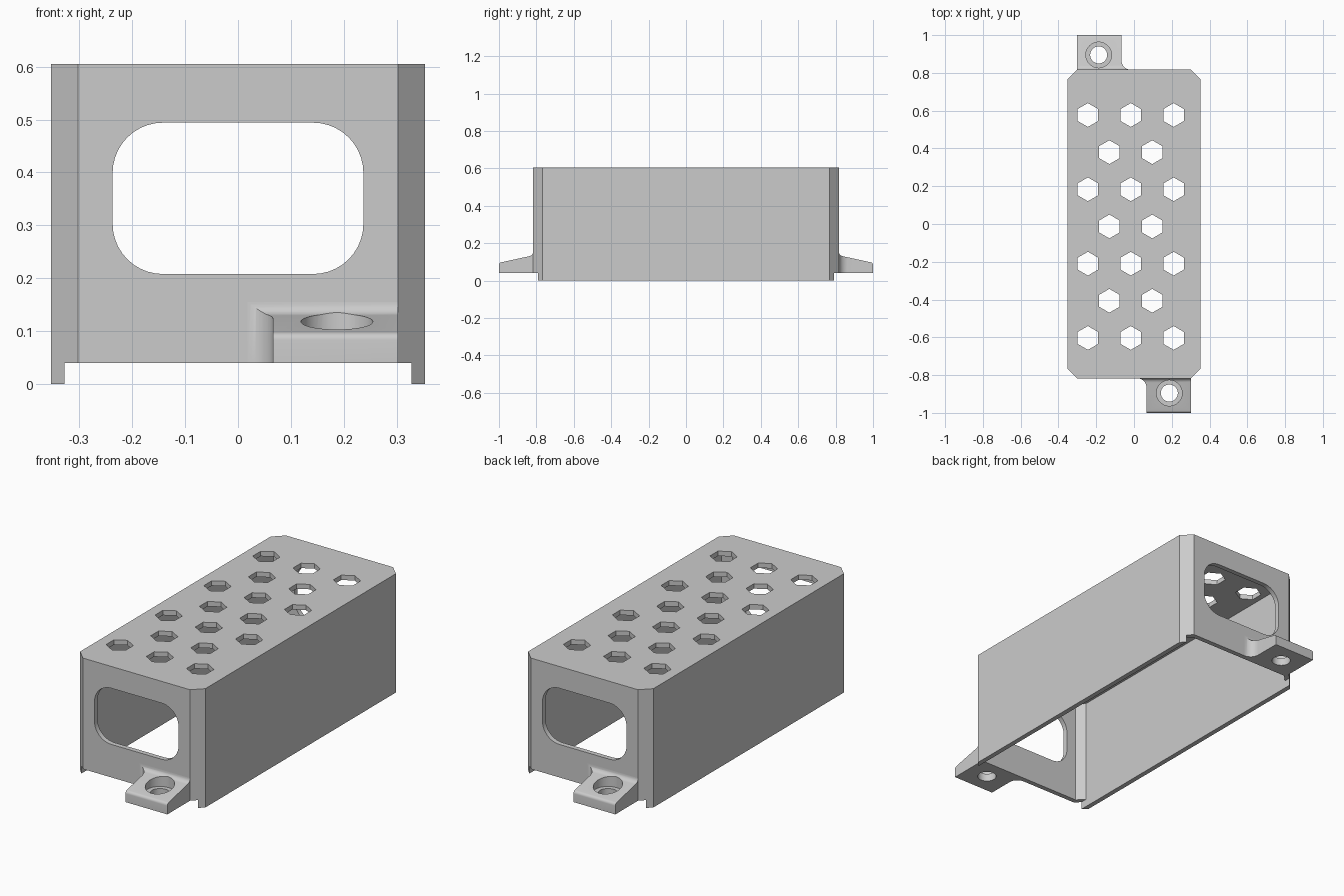
import bpy
import bmesh
from math import cos, sin, pi, radians
from mathutils import Vector

cube = bpy.data.objects.get("Cube")
if cube:
    bpy.data.objects.remove(cube, do_unlink=True)

# Single plain material
grey = bpy.data.materials.new("light grey plastic")
grey.use_nodes = True
colour = (0.6, 0.6, 0.6, 1)
grey.diffuse_color = colour
grey.node_tree.nodes["Principled BSDF"].inputs["Base Color"].default_value = colour

# Overall sizes
HX, HY, TOP = 0.353, 0.817, 0.605
CHAMFER, WALL, LIFT = 0.051, 0.025, 0.04


def arc(cx, cy, r, start, end, steps=10):
    angles = [radians(start + (end - start) * i / steps) for i in range(steps + 1)]
    return [(cx + r * cos(a), cy + r * sin(a)) for a in angles]


def circle(cx, cy, r, sides):
    return [(cx + r * sin(2 * pi * i / sides), cy + r * cos(2 * pi * i / sides))
            for i in range(sides)]


def octagon(hx, hy, c):
    return [(hx, hy - c), (hx - c, hy), (c - hx, hy), (-hx, hy - c),
            (-hx, c - hy), (c - hx, -hy), (hx - c, -hy), (hx, c - hy)]


def prism(name, outlines, lo, hi, axis="z"):
    """Extrude 2D outlines along an axis into one closed mesh object."""
    place = {"x": lambda u, v, w: (w, u, v),
             "y": lambda u, v, w: (u, w, v),
             "z": lambda u, v, w: (u, v, w)}[axis]
    bm = bmesh.new()
    for outline in outlines:
        face = bm.faces.new([bm.verts.new(place(u, v, lo)) for u, v in outline])
        grown = bmesh.ops.extrude_face_region(bm, geom=[face])
        verts = [g for g in grown["geom"] if isinstance(g, bmesh.types.BMVert)]
        bmesh.ops.translate(bm, verts=verts, vec=Vector(place(0, 0, hi - lo)))
        if face.is_valid is False:
            continue
    bmesh.ops.recalc_face_normals(bm, faces=bm.faces)
    mesh = bpy.data.meshes.new(name)
    bm.to_mesh(mesh)
    bm.free()
    mesh.materials.append(grey)
    obj = bpy.data.objects.new(name, mesh)
    bpy.context.collection.objects.link(obj)
    return obj


def combine(obj, tool, operation="DIFFERENCE"):
    """Apply a boolean and discard its helper object."""
    mod = obj.modifiers.new("cut", "BOOLEAN")
    mod.operation, mod.object, mod.solver = operation, tool, "EXACT"
    bpy.context.view_layer.objects.active = obj
    bpy.ops.object.modifier_apply(modifier=mod.name)
    bpy.data.objects.remove(tool, do_unlink=True)


def smooth(obj):
    bpy.ops.object.select_all(action="DESELECT")
    obj.select_set(True)
    bpy.context.view_layer.objects.active = obj
    bpy.ops.object.shade_smooth_by_angle(angle=radians(30))


# Hollow cover, open underneath, with chamfered corners
cover = prism("cover", [octagon(HX, HY, CHAMFER)], 0, TOP)
inner_chamfer = CHAMFER - WALL * 0.586
combine(cover, prism("cavity", [octagon(HX - WALL, HY - WALL, inner_chamfer)],
                     -0.1, TOP - WALL))

# Raised lower edge of both end walls
slot_x = HX - WALL
combine(cover, prism("end_slot", [[(-slot_x, -0.1), (slot_x, -0.1),
                                   (slot_x, LIFT), (-slot_x, LIFT)]], -1, 1, "y"))

# Rounded window through both ends
r, wx, z0, z1 = 0.095, 0.237, 0.208, 0.494
window = (arc(wx - r, z1 - r, r, 0, 90) + arc(r - wx, z1 - r, r, 90, 180)
          + arc(r - wx, z0 + r, r, 180, 270) + arc(wx - r, z0 + r, r, 270, 360))
combine(cover, prism("window", [window], -1, 1, "y"))

# Staggered hexagonal vents in the top
vents = []
for row in range(7):
    columns = (-1, 0, 1) if row % 2 == 0 else (-0.5, 0.5)
    vents += [circle(-0.017 + 0.227 * c, 0.577 - 0.1967 * row, 0.063, 6) for c in columns]
combine(cover, prism("vents", vents, TOP - 0.1, TOP + 0.1))
smooth(cover)

# Mounting tab: footprint with a filleted root, trimmed by a sloped side profile
tab_in, tab_out, back = 0.066, 0.302, -HY + 0.005
footprint = ([(tab_out, back), (tab_out, -1), (tab_in, -1)]
             + arc(tab_in - 0.048, -HY - 0.048, 0.048, 0, 90) + [(tab_in - 0.048, back)])
tab = prism("front_mounting_tab", [footprint], LIFT, 0.3)
profile = ([(back, 0), (-1, 0), (-1, 0.083)] + arc(-0.985, 0.083, 0.015, 180, 102, 6)
           + arc(-0.842, 0.155, 0.025, 282, 360, 8) + [(back, 0.155)])
combine(tab, prism("slope", [profile], 0, 0.5, "x"), "INTERSECT")

# Counterbored screw hole
combine(tab, prism("counterbore", [circle(0.187, -0.895, 0.068, 48)], 0.08, 0.4))
combine(tab, prism("screw_hole", [circle(0.187, -0.895, 0.045, 48)], -0.1, 0.4))
smooth(tab)

# Matching tab diagonally opposite
rear = tab.copy()
rear.name = "rear_mounting_tab"
rear.rotation_euler.z = pi
bpy.context.collection.objects.link(rear)
